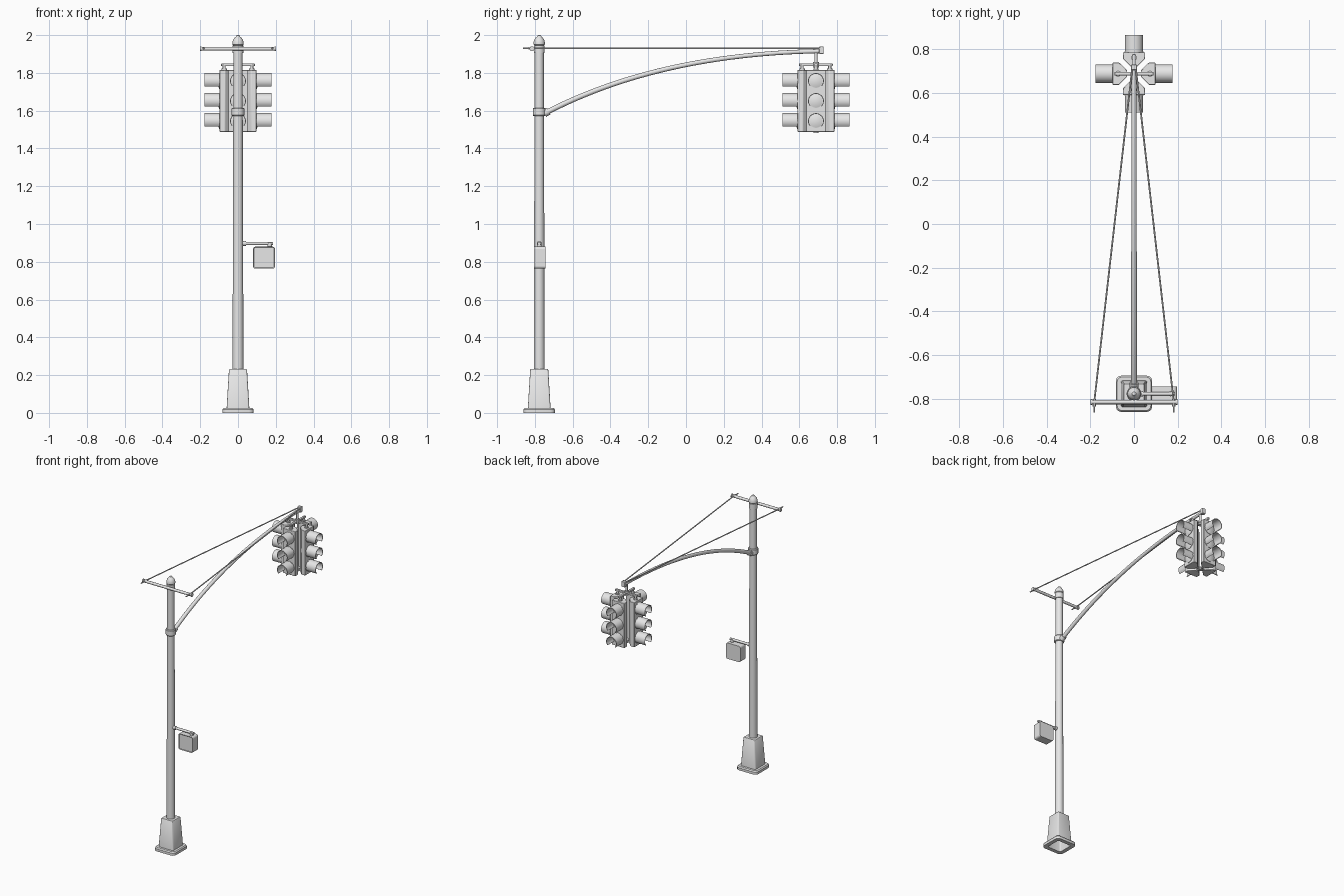
import bpy, bmesh, math
from mathutils import Vector, Matrix

cube = bpy.data.objects.get("Cube")
if cube:
    bpy.data.objects.remove(cube, do_unlink=True)

GREY = bpy.data.materials.new("pale_grey_metal")
GREY.use_nodes = True
GREY.diffuse_color = (0.8, 0.8, 0.8, 1)
GREY.node_tree.nodes["Principled BSDF"].inputs["Base Color"].default_value = (0.8, 0.8, 0.8, 1)

POLE_Y = -0.777
HEAD_Y = 0.688


def finish(name, bm, matrix=None, bevel=0):
    """Turn a bmesh into a named, shaded object."""
    bmesh.ops.recalc_face_normals(bm, faces=bm.faces)
    if matrix:
        bm.transform(matrix)
    mesh = bpy.data.meshes.new(name)
    bm.to_mesh(mesh)
    bm.free()
    obj = bpy.data.objects.new(name, mesh)
    bpy.context.collection.objects.link(obj)
    mesh.materials.append(GREY)
    if bevel:
        mod = obj.modifiers.new("bevel", 'BEVEL')
        mod.width, mod.segments = bevel, 2
    bpy.ops.object.select_all(action='DESELECT')
    obj.select_set(True)
    bpy.context.view_layer.objects.active = obj
    bpy.ops.object.shade_smooth_by_angle(angle=math.radians(35))
    return obj


def skin(bm, rings, closed=False, caps=True):
    """Bridge equal rings of points."""
    loops = [[bm.verts.new(p) for p in ring] for ring in rings]
    n = len(loops[0])
    pairs = list(zip(loops, loops[1:])) + ([(loops[-1], loops[0])] if closed else [])
    for a, b in pairs:
        for i in range(n):
            j = (i + 1) % n
            bm.faces.new((a[i], a[j], b[j], b[i]))
    if caps and not closed:
        bm.faces.new(loops[0])
        bm.faces.new(loops[-1])


def tube(name, points, radii, sides=12, matrix=None):
    pts = [Vector(p) for p in points]
    if not isinstance(radii, (list, tuple)):
        radii = [radii] * len(pts)
    rings = []
    for i, p in enumerate(pts):
        d = (pts[min(i + 1, len(pts) - 1)] - pts[max(i - 1, 0)]).normalized()
        ref = Vector((1, 0, 0)) if abs(d.z) > 0.95 else Vector((0, 0, 1))
        u = d.cross(ref).normalized()
        v = d.cross(u)
        rings.append([p + radii[i] * (math.cos(a) * u + math.sin(a) * v)
                      for a in (math.tau * k / sides for k in range(sides))])
    bm = bmesh.new()
    skin(bm, rings)
    return finish(name, bm, matrix)


def lathe(name, profile, sides=20):
    """Stack of round rings on the pole axis, given as (radius, height)."""
    bm = bmesh.new()
    skin(bm, [[(r * math.cos(math.tau * k / sides), r * math.sin(math.tau * k / sides), z)
               for k in range(sides)] for r, z in profile])
    return finish(name, bm, Matrix.Translation((0, POLE_Y, 0)))


def box(name, center, size, bevel=0, matrix=None):
    bm = bmesh.new()
    bmesh.ops.create_cube(bm, size=1)
    bm.transform(Matrix.Translation(center) @ Matrix.Diagonal((*size, 1)))
    return finish(name, bm, matrix, bevel)


def rounded_square(half, corner, z):
    pts = []
    for q in range(4):
        turn = Matrix.Rotation(q * math.pi / 2, 3, 'Z')
        for s in range(4):
            a = s * math.pi / 6
            c = half - corner
            pts.append(turn @ Vector((c + corner * math.cos(a), c + corner * math.sin(a), z)))
    return pts


# Hollow foot: rounded plate, tapered pedestal and open underside
bm = bmesh.new()
skin(bm, [rounded_square(h, c, z) for h, c, z in (
    (0.083, 0.025, 0), (0.083, 0.025, 0.018), (0.077, 0.022, 0.026), (0.06, 0.008, 0.026),
    (0.048, 0.007, 0.228), (0.045, 0.006, 0.232), (0.02, 0.005, 0.232), (0.02, 0.005, 0.215),
    (0.04, 0.006, 0.215), (0.054, 0.008, 0.0))], closed=True)
finish("pedestal_base", bm, Matrix.Translation((0, POLE_Y, 0)))

# Pole, collars and domed cap
lathe("pole", [(0.029, 0.21), (0.024, 1.95)])
lathe("arm_collar", [(0.031, 1.572), (0.034, 1.576), (0.034, 1.611), (0.031, 1.615)])
lathe("top_collar", [(0.029, 1.905), (0.029, 1.945)])
lathe("pole_cap", [(0.024, 1.945), (0.03, 1.95), (0.03, 1.962), (0.026, 1.975),
                   (0.018, 1.987), (0.012, 1.991), (0.009, 1.998), (0.004, 2.0)])

# Curved arm with its socket and end block
p0, p1, p2 = Vector((0, -0.75, 1.585)), Vector((0, -0.15, 1.90)), Vector((0, 0.71, 1.915))
steps = [i / 24 for i in range(25)]
tube("curved_arm", [(1 - t) ** 2 * p0 + 2 * t * (1 - t) * p1 + t * t * p2 for t in steps],
     [0.014 - 0.003 * t for t in steps])
tube("arm_socket", [p0, p0.lerp(p1, 0.04)], 0.02)
box("arm_end_block", (0, 0.717, 1.92), (0.028, 0.024, 0.04), 0.003)

# Crossbar and two stay wires
tube("crossbar", [(-0.2, -0.815, 1.928), (0.2, -0.815, 1.928)], 0.01)
for side, label in ((1, "left"), (-1, "right")):
    tube("stay_wire_" + label, [(side * 0.182, -0.862, 1.93), (side * 0.182, -0.815, 1.93),
                                (side * 0.008, 0.715, 1.93)], 0.004, 8)
    tube("wire_nut_" + label, [(side * 0.182, -0.835, 1.93), (side * 0.182, -0.80, 1.93)], 0.007, 6)
    tube("crossbar_end_" + label, [(side * 0.192, -0.815, 1.928), (side * 0.2, -0.815, 1.928)], 0.013)

# Hanging pedestrian box on a side bracket
tube("box_bracket", [(0.02, POLE_Y, 0.897), (0.185, POLE_Y, 0.897)], 0.009)
tube("bracket_flange", [(0.02, POLE_Y, 0.897), (0.042, POLE_Y, 0.897)], 0.013)
tube("box_hanger", [(0.168, POLE_Y, 0.875), (0.168, POLE_Y, 0.902)], 0.012)
box_body = box("hanging_box", (0.138, -0.774, 0.822), (0.116, 0.062, 0.116))
bm = bmesh.new()
bm.from_mesh(box_body.data)
uprights = [e for e in bm.edges if abs((e.verts[0].co - e.verts[1].co).normalized().y) > 0.9]
bmesh.ops.bevel(bm, geom=uprights, offset=0.012, segments=3, affect='EDGES', profile=0.5)
bm.normal_update()
front = [f for f in bm.faces if f.normal.y < -0.9]
bmesh.ops.inset_region(bm, faces=front, thickness=0.005, depth=-0.004)
bm.to_mesh(box_body.data)
bm.free()

# Signal hanger: drop rod, crossed bars and studs
center = Matrix.Translation((0, HEAD_Y, 0))
tube("drop_rod", [(0, 0, 1.83), (0, 0, 1.915)], 0.008, matrix=center)
tube("hanger_hub", [(0, 0, 1.828), (0, 0, 1.858)], 0.016, matrix=center)
box("hanger_bar_x", (0, 0, 1.843), (0.178, 0.016, 0.013), 0.002, center)
box("hanger_bar_y", (0, 0, 1.843), (0.016, 0.178, 0.013), 0.002, center)
tube("lower_hub", [(0, 0, 1.481), (0, 0, 1.50)], 0.014, matrix=center)
box("lower_bar_x", (0, 0, 1.492), (0.1, 0.014, 0.008), 0, center)
box("lower_bar_y", (0, 0, 1.492), (0.014, 0.1, 0.008), 0, center)


def signal_visor(name, z, matrix):
    """Hood open along the bottom."""
    rings = []
    for i in range(21):
        a = math.radians(-42 + 264 * i / 20)
        c, s = math.cos(a), math.sin(a)
        rings.append([(r * c, y, z + r * s) for r, y in
                      ((0.042, -0.095), (0.042, -0.177), (0.038, -0.177), (0.038, -0.095))])
    bm = bmesh.new()
    skin(bm, rings)
    finish(name, bm, matrix)


# Four signal heads, each with three hooded lenses
OUTLINE = ((-0.051, -0.098), (0.051, -0.098), (0.051, -0.068), (0.014, -0.031),
           (-0.014, -0.031), (-0.051, -0.068))
for i, label in enumerate(("front", "left", "back", "right")):
    m = center @ Matrix.Rotation(i * math.pi / 2, 4, 'Z')
    bm = bmesh.new()
    skin(bm, [[(x, y, z) for x, y in OUTLINE] for z in (1.488, 1.815)])
    finish(label + "_signal_housing", bm, m, 0.003)
    tube(label + "_hanger_stud", [(0, -0.073, 1.81), (0, -0.073, 1.85)], 0.008, matrix=m)
    tube(label + "_stud_washer", [(0, -0.073, 1.813), (0, -0.073, 1.822)], 0.014, matrix=m)
    for z, level in ((1.757, "upper"), (1.651, "middle"), (1.545, "lower")):
        part = label + "_" + level
        tube(part + "_lens", [(0, -0.09, z), (0, -0.101, z), (0, -0.107, z)],
             [0.038, 0.036, 0.018], 20, m)
        tube(part + "_lens_rim", [(0, -0.09, z), (0, -0.101, z)], 0.043, 20, m)
        signal_visor(part + "_visor", z, m)
